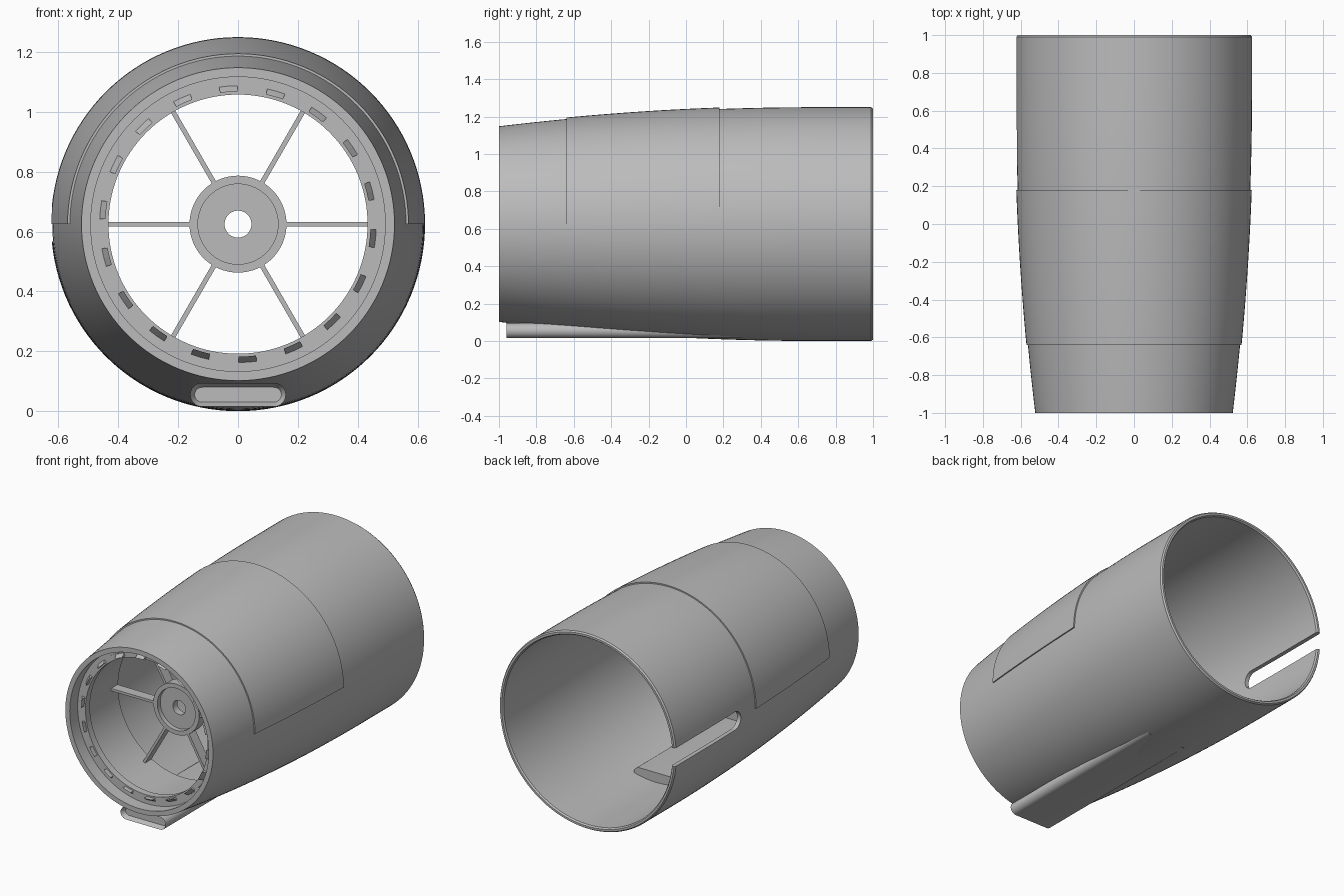
import bpy
import bmesh
from math import sin, cos, pi, radians

old = bpy.data.objects.get("Cube")
if old:
    bpy.data.objects.remove(old, do_unlink=True)

CZ = 0.625       # height of the barrel axis
WALL = 0.027

grey = bpy.data.materials.new("mid_grey")
grey.use_nodes = True
grey.diffuse_color = (0.5, 0.5, 0.5, 1)
grey.node_tree.nodes["Principled BSDF"].inputs["Base Color"].default_value = (0.5, 0.5, 0.5, 1)


def outer(y):
    """Outside radius of the barrel: straight at the back, tapering to the front."""
    return 0.625 - 0.0353 * max(0.0, 0.7 - y) ** 2


def steps(a, b, n):
    return [a + (b - a) * i / n for i in range(n + 1)]


def activate(ob):
    bpy.ops.object.select_all(action="DESELECT")
    ob.select_set(True)
    bpy.context.view_layer.objects.active = ob


def finish(name, bm, smooth=True):
    bmesh.ops.recalc_face_normals(bm, faces=bm.faces)
    mesh = bpy.data.meshes.new(name)
    bm.to_mesh(mesh)
    bm.free()
    mesh.materials.append(grey)
    ob = bpy.data.objects.new(name, mesh)
    bpy.context.collection.objects.link(ob)
    if smooth:
        activate(ob)
        bpy.ops.object.shade_smooth_by_angle(angle=radians(30))
    return ob


def sweep(bm, profile, start=0.0, end=2 * pi, n=128):
    """Turn a closed (y, r) profile about the barrel axis, capping partial turns."""
    full = end - start > 2 * pi - 0.001
    rings = []
    for a in steps(start, end, n)[:n if full else n + 1]:
        rings.append([bm.verts.new((r * cos(a), y, CZ + r * sin(a))) for y, r in profile])
    pairs = list(zip(rings, rings[1:]))
    if full:
        pairs.append((rings[-1], rings[0]))
    else:
        bm.faces.new(rings[0])
        bm.faces.new(rings[-1])
    m = len(profile)
    for p, q in pairs:
        for i in range(m):
            j = (i + 1) % m
            bm.faces.new((p[i], p[j], q[j], q[i]))


def stadium(half_len, radius, n=12):
    """Outline of a bar with round ends, centred on the origin."""
    pts = []
    for side in (1, -1):
        for a in steps(-pi / 2, pi / 2, n):
            pts.append((side * (half_len - radius + radius * cos(a)), side * radius * sin(a)))
    return pts


def extrude(bm, points, vector):
    face = bm.faces.new([bm.verts.new(p) for p in points])
    geo = bmesh.ops.extrude_face_region(bm, geom=[face])["geom"]
    bmesh.ops.translate(bm, vec=vector, verts=[g for g in geo if isinstance(g, bmesh.types.BMVert)])
    return face


# Barrel: outside skin, back rim, bore, then the thicker front collar
skin = [(y, outer(y)) for y in steps(-1, 0.99, 30)]
rim = [(1.0, 0.618), (1.0, 0.605), (0.99, 0.598)]
bore = [(y, outer(y) - WALL) for y in steps(0.97, -0.55, 20)]
collar = [(-0.55, 0.465), (-0.92, 0.465), (-0.92, 0.492), (-1.0, 0.492)]
bm = bmesh.new()
sweep(bm, skin + rim + bore + collar)
barrel = finish("barrel", bm, False)

# Slot cut into the back of one side
bm = bmesh.new()
extrude(bm, [(-0.9, 0.83 + u, CZ + v) for u, v in stadium(0.5, 0.058)], (0.6, 0, 0))
cutter = finish("slot_cutter", bm, False)
cutter.hide_render = True
mod = barrel.modifiers.new("slot", "BOOLEAN")
mod.operation = "DIFFERENCE"
mod.solver = "EXACT"
mod.object = cutter
activate(barrel)
bpy.ops.object.modifier_apply(modifier=mod.name)
bpy.data.objects.remove(cutter, do_unlink=True)
bpy.ops.object.shade_smooth_by_angle(angle=radians(30))

# Raised cover over the upper half
ys = steps(-0.64, 0.18, 14)
bm = bmesh.new()
sweep(bm, [(y, outer(y) + 0.008) for y in ys] + [(y, outer(y) - 0.006) for y in reversed(ys)], 0, pi, 64)
finish("upper_cover", bm)

# Front lip ring with small snap wedges
bm = bmesh.new()
sweep(bm, [(-0.925, 0.433), (-0.925, 0.467), (-0.88, 0.467), (-0.88, 0.433)])
finish("lip_ring", bm)
bm = bmesh.new()
for i in range(18):
    mid = radians(14 + 20 * i)
    half = radians(3.8)
    sweep(bm, [(-0.924, 0.443), (-0.955, 0.443), (-0.924, 0.463)], mid - half, mid + half, 2)
finish("snap_wedges", bm, False)

# Hub with a recessed face and a centre hole
bm = bmesh.new()
sweep(bm, [(-0.625, 0.162), (-0.55, 0.162), (-0.55, 0.045), (-0.595, 0.045),
           (-0.595, 0.134), (-0.625, 0.134)], n=64)
finish("hub", bm)

# Six thin spokes
bm = bmesh.new()
for i in range(6):
    a = i * pi / 3
    corners = [(0.155, -0.008), (0.47, -0.008), (0.47, 0.008), (0.155, 0.008)]
    pts = [(u * cos(a) - v * sin(a), -0.62, CZ + u * sin(a) + v * cos(a)) for u, v in corners]
    extrude(bm, pts, (0, 0.065, 0))
finish("spokes", bm, False)

# Flat bar under the barrel, with a recessed front end
bm = bmesh.new()
front = extrude(bm, [(u, -0.96, 0.055 + v) for u, v in stadium(0.16, 0.04)], (0, 1.26, 0))
bmesh.ops.recalc_face_normals(bm, faces=bm.faces)
bmesh.ops.inset_region(bm, faces=[front], thickness=0.015)
bmesh.ops.translate(bm, vec=(0, 0.03, 0), verts=front.verts)
finish("under_bar", bm)
